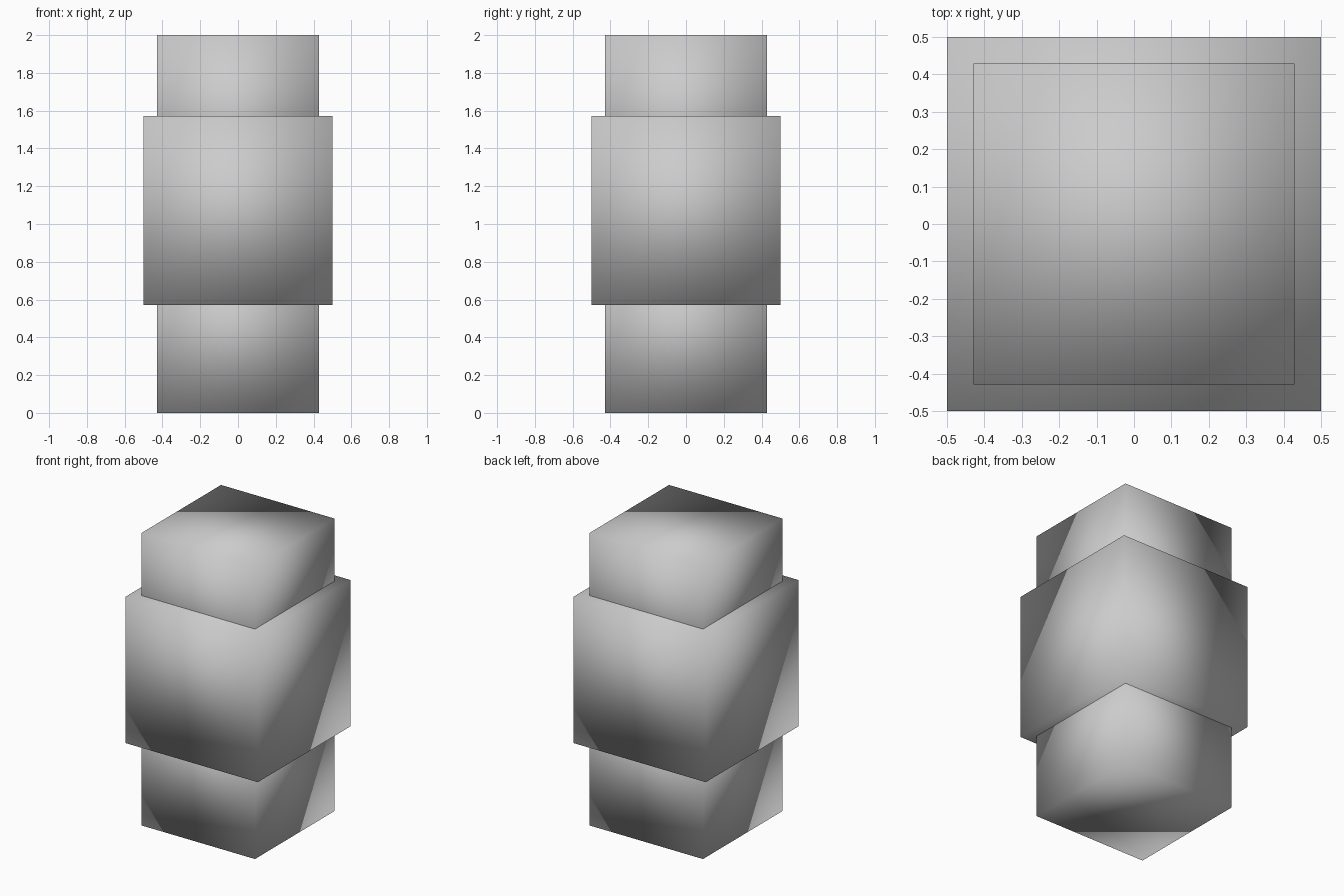
import bpy

# Remove the default cube
default = bpy.data.objects.get("Cube")
if default:
    bpy.data.objects.remove(default, do_unlink=True)

# Single grey material
grey = bpy.data.materials.new("light_grey")
grey.use_nodes = True
colour = (0.6, 0.6, 0.6, 1.0)
grey.diffuse_color = colour
grey.node_tree.nodes["Principled BSDF"].inputs["Base Color"].default_value = colour

UNIT = 1 / 7  # common module of the stack


def smooth_block(name, size, base):
    """Cube of the given size standing at the given height, smooth shaded."""
    bpy.ops.mesh.primitive_cube_add(size=size, location=(0, 0, base + size / 2))
    block = bpy.context.object
    block.name = name
    block.data.materials.append(grey)
    bpy.ops.object.shade_smooth()
    return block


# Three overlapping cubes, the middle one wider
smooth_block("lower_block", 6 * UNIT, 0)
smooth_block("middle_block", 7 * UNIT, 4 * UNIT)
smooth_block("upper_block", 6 * UNIT, 8 * UNIT)
